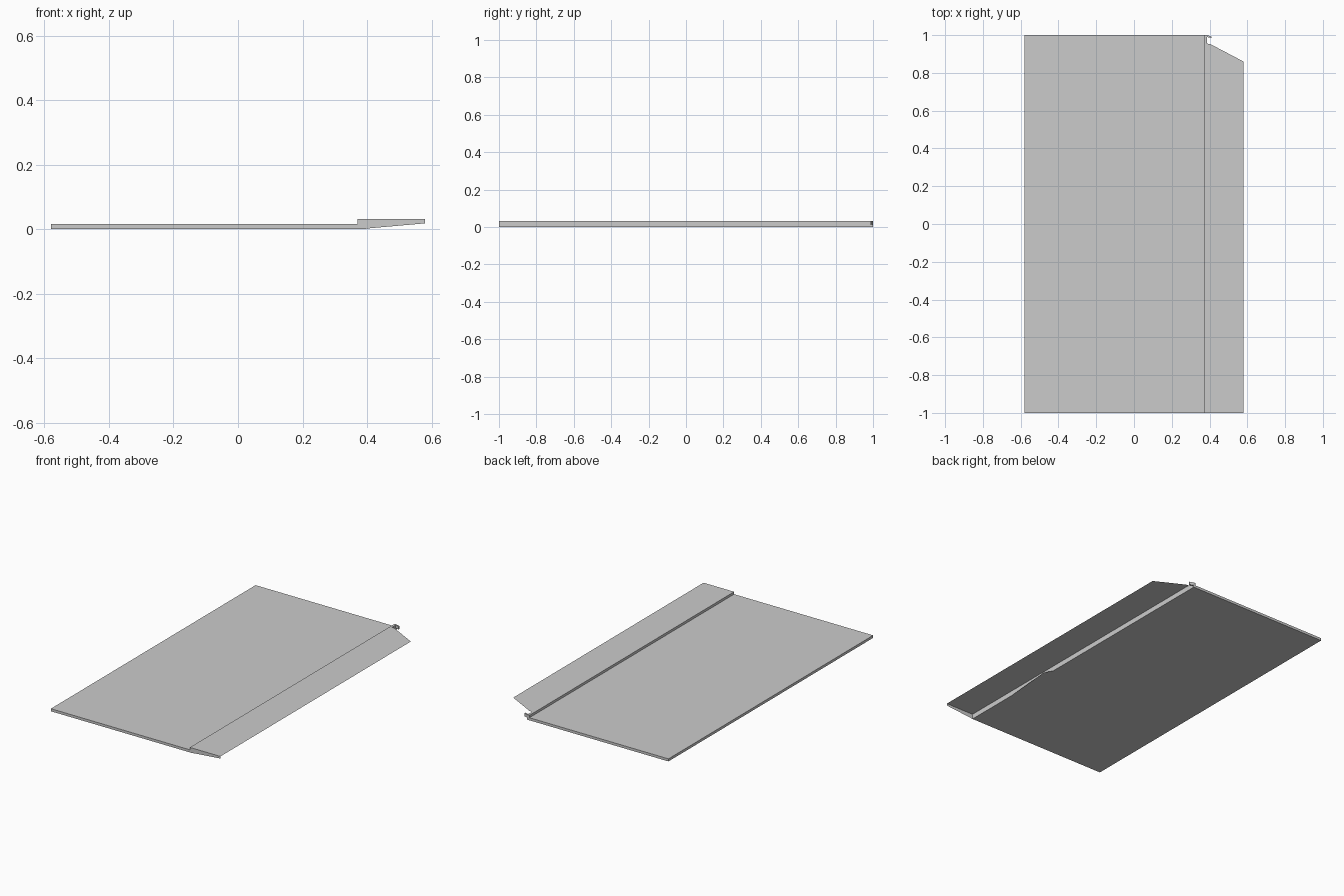
import bpy

if "Cube" in bpy.data.objects:
    bpy.data.objects.remove(bpy.data.objects["Cube"])


def add_mesh(name, verts, faces):
    mesh = bpy.data.meshes.new(name)
    mesh.from_pydata(verts, [], faces)
    mesh.update()
    obj = bpy.data.objects.new(name, mesh)
    bpy.context.collection.objects.link(obj)
    return obj


def prism(name, bottom, top):
    """Closed solid between two matching outlines."""
    n = len(bottom)
    sides = [(i, (i + 1) % n, (i + 1) % n + n, i + n) for i in range(n)]
    return add_mesh(name, bottom + top,
                    [tuple(reversed(range(n))), tuple(range(n, 2 * n))] + sides)


def sheet(name, outline):
    """Single flat face."""
    return add_mesh(name, outline, [tuple(range(len(outline)))])


X, RAISED = 0.58, 0.031

# Main board with the raised step along its right edge
profile = [(-X, 0), (0.386, 0), (0.386, RAISED), (0.371, RAISED),
           (0.371, 0.016), (-X, 0.016)]
prism("board", [(x, -1, z) for x, z in profile], [(x, 1, z) for x, z in profile])

# Thin side flap with an angled back corner
flap = [(0.386, -1), (X, -1), (X, 0.86), (0.405, 0.952), (0.386, 0.955)]
sheet("side_flap", [(x, y, RAISED) for x, y in flap])

# Tapered end plate closing the front of the flap
plate = [(0.386, 0), (0.41, 0.003), (X, 0.018), (X, RAISED), (0.386, RAISED)]
sheet("front_end_plate", [(x, -1, z) for x, z in plate])

# Small hook at the back corner
hook = [(0.386, 0.99), (0.41, 0.985), (0.41, 0.992), (0.386, 1.0)]
prism("corner_hook", [(x, y, 0.012) for x, y in hook],
      [(x, y, RAISED) for x, y in hook])

# Small tapered lip under the flap
lip = [(0.386, -0.65), (0.415, -0.32), (0.386, -0.27)]
sheet("under_lip", [(x, y, 0) for x, y in reversed(lip)])
